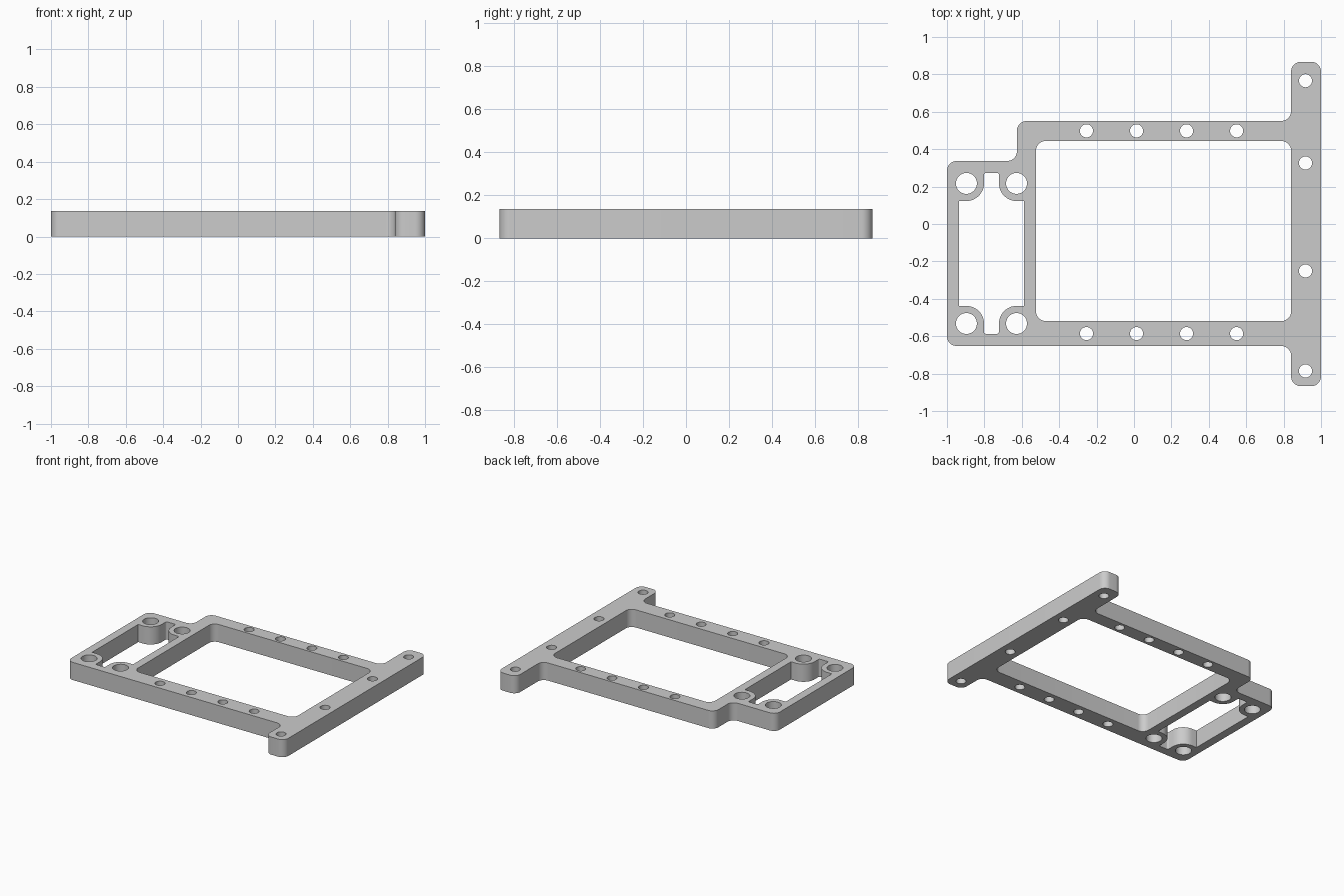
import bpy, bmesh
from math import pi, cos, sin, tan, radians
from mathutils import Vector

if "Cube" in bpy.data.objects:
    bpy.data.objects.remove(bpy.data.objects["Cube"])

H = 0.136  # plate thickness


def rounded(corners, seg=10):
    """Closed loop from (x, y, fillet radius) corners; handles convex and concave."""
    pts, n = [], len(corners)
    for i, (x, y, r) in enumerate(corners):
        p = Vector((x, y))
        if r == 0:
            pts.append(p)
            continue
        a = (Vector(corners[i - 1][:2]) - p).normalized()
        b = (Vector(corners[(i + 1) % n][:2]) - p).normalized()
        half = a.angle(b) / 2
        c = p + (a + b).normalized() * (r / sin(half))
        u, v = p + a * (r / tan(half)) - c, p + b * (r / tan(half)) - c
        sweep = pi - 2 * half
        for k in range(seg + 1):
            t = sweep * k / seg
            pts.append(c + (u * sin(sweep - t) + v * sin(t)) / sin(sweep))
    return pts


def circle(x, y, r, n=40):
    return [Vector((x + r * cos(2 * pi * k / n), y + r * sin(2 * pi * k / n))) for k in range(n)]


# Outer outline, counter-clockwise from lower left
R = 0.052
loops = [rounded([(x, y, R) for x, y in [
    (-1, -0.652), (0.84, -0.652), (0.84, -0.867), (1, -0.867), (1, 0.867),
    (0.84, 0.867), (0.84, 0.551), (-0.626, 0.551), (-0.626, 0.337), (-1, 0.337)]])]

# Large window
loops.append(rounded([(x, y, R) for x, y in [
    (-0.524, -0.519), (0.84, -0.519), (0.84, 0.444), (-0.524, 0.444)]]))

# Small window, wrapped around four screw bosses with a slot at each end
B, S = 0.094, 0.012
loops.append(rounded([
    (-0.936, -0.438, 0), (-0.802, -0.438, B), (-0.802, -0.588, S),
    (-0.722, -0.588, S), (-0.722, -0.438, B), (-0.588, -0.438, 0),
    (-0.588, 0.123, 0), (-0.722, 0.123, B), (-0.722, 0.273, S),
    (-0.802, 0.273, S), (-0.802, 0.123, B), (-0.936, 0.123, 0)]))

# Boss holes, arm holes and crossbar holes
loops += [circle(x, y, 0.056) for x in (-0.896, -0.628) for y in (-0.532, 0.217)]
loops += [circle(-0.254 + 0.2675 * i, y, 0.035) for i in range(4) for y in (-0.586, 0.498)]
loops += [circle(0.917, y, 0.035) for y in (-0.786, -0.251, 0.326, 0.766)]

# Filled and extruded profile
curve = bpy.data.curves.new("mounting_frame", 'CURVE')
curve.dimensions, curve.fill_mode, curve.extrude = '2D', 'BOTH', H / 2
for pts in loops:
    s = curve.splines.new('POLY')
    s.points.add(len(pts) - 1)
    for p, q in zip(s.points, pts):
        p.co = (q.x, q.y, 0, 1)
    s.use_cyclic_u = True
frame = bpy.data.objects.new("mounting_frame", curve)
bpy.context.collection.objects.link(frame)
bpy.context.view_layer.objects.active = frame
frame.select_set(True)
bpy.ops.object.convert(target='MESH')
frame = bpy.context.object

# Weld caps to walls and stand on the ground
bm = bmesh.new()
bm.from_mesh(frame.data)
bmesh.ops.remove_doubles(bm, verts=bm.verts, dist=0.0003)
bmesh.ops.translate(bm, verts=bm.verts, vec=(0, 0, H / 2))
bmesh.ops.recalc_face_normals(bm, faces=bm.faces)
bm.to_mesh(frame.data)
bm.free()
bpy.ops.object.shade_smooth_by_angle(angle=radians(30))
